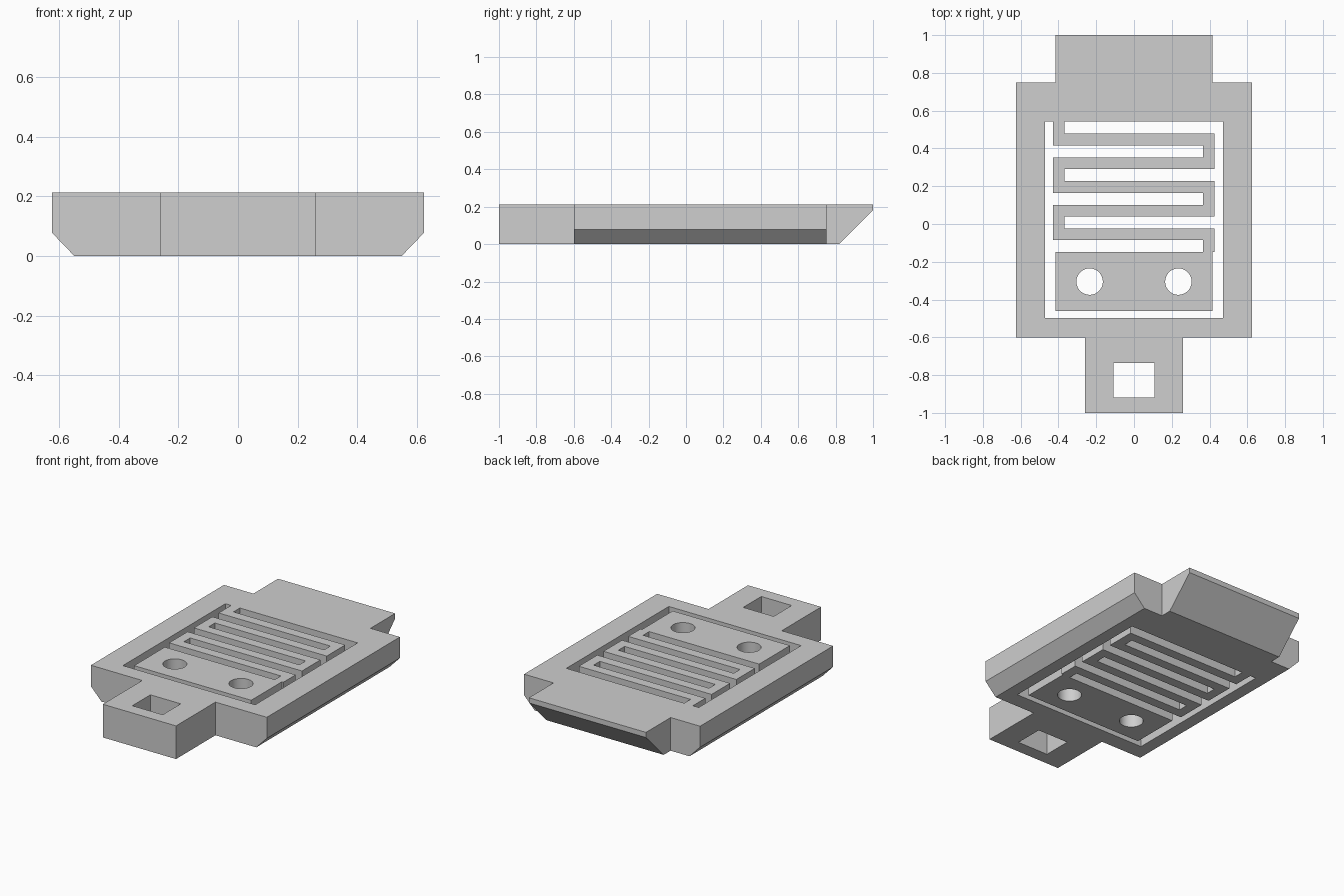
import bpy
import bmesh
from math import cos, sin, tau
from mathutils import Vector

cube = bpy.data.objects.get("Cube")
if cube:
    bpy.data.objects.remove(cube, do_unlink=True)

HEIGHT = 0.213
HALF_TONGUE = 0.416

grey = bpy.data.materials.new("light_grey")
grey.use_nodes = True
COLOUR = (0.62, 0.62, 0.62, 1)
grey.diffuse_color = COLOUR
for node in grey.node_tree.nodes:
    if node.type == 'BSDF_PRINCIPLED':
        node.inputs["Base Color"].default_value = COLOUR


def prism(name, points, sweep):
    """Closed solid made by sweeping a flat outline along a vector."""
    bm = bmesh.new()
    face = bm.faces.new([bm.verts.new(p) for p in points])
    swept = bmesh.ops.extrude_face_region(bm, geom=[face])["geom"]
    verts = [v for v in swept if isinstance(v, bmesh.types.BMVert)]
    bmesh.ops.translate(bm, verts=verts, vec=sweep)
    bmesh.ops.recalc_face_normals(bm, faces=bm.faces)
    mesh = bpy.data.meshes.new(name)
    bm.to_mesh(mesh)
    bm.free()
    mesh.materials.append(grey)
    obj = bpy.data.objects.new(name, mesh)
    bpy.context.collection.objects.link(obj)
    return obj


def block(name, half_x, y0, y1, z0=0, z1=HEIGHT):
    outline = [(-half_x, y0, z0), (half_x, y0, z0), (half_x, y1, z0), (-half_x, y1, z0)]
    return prism(name, outline, (0, 0, z1 - z0))


def combine(obj, other, operation):
    """Apply a boolean and discard the second solid."""
    mod = obj.modifiers.new(operation, 'BOOLEAN')
    mod.operation = operation
    mod.solver = 'EXACT'
    mod.object = other
    bpy.context.view_layer.objects.active = obj
    bpy.ops.object.modifier_apply(modifier=mod.name)
    bpy.data.objects.remove(other, do_unlink=True)


# Frame: bevelled lower sides, swept from front to back
section = [(-0.55, 0), (0.55, 0), (0.625, 0.078), (0.625, HEIGHT),
           (-0.625, HEIGHT), (-0.625, 0.078)]
frame = prism("frame", [(x, -0.6, z) for x, z in section], (0, 1.35, 0))

# Back tongue with sloped underside
side = [(0.65, 0), (0.82, 0), (1, 0.18), (1, HEIGHT), (0.65, HEIGHT)]
tongue = prism("tongue", [(-HALF_TONGUE, y, z) for y, z in side],
               (2 * HALF_TONGUE, 0, 0))
combine(frame, tongue, 'UNION')

# Front tab, its square hole and the central window
combine(frame, block("front_tab", 0.26, -1, -0.55), 'UNION')
combine(frame, block("tab_hole", 0.108, -0.918, -0.735, -0.1, 0.4), 'DIFFERENCE')
combine(frame, block("window", 0.47, -0.497, 0.543, -0.1, 0.4), 'DIFFERENCE')

# Mounting plate with two round holes
plate = block("mounting_plate", HALF_TONGUE, -0.46, -0.148)
for x in (-0.235, 0.235):
    ring = [(x + 0.07 * cos(tau * i / 48), -0.305 + 0.07 * sin(tau * i / 48), -0.1)
            for i in range(48)]
    combine(plate, prism("round_hole", ring, (0, 0, 0.5)), 'DIFFERENCE')

# Zigzag spring: centre line from the frame down to the plate
LEFT, RIGHT = -0.398, 0.396
path = [Vector((LEFT, 0.543, 0))]
for i in range(5):
    y = 0.447 - 0.1255 * i
    ends = (LEFT, RIGHT) if i % 2 == 0 else (RIGHT, LEFT)
    path += [Vector((x, y, 0)) for x in ends]
path.append(Vector((RIGHT, -0.148, 0)))

# Offset the centre line to both sides with square corners
normals = []
for a, b in zip(path, path[1:]):
    d = (b - a).normalized()
    normals.append(Vector((-d.y, d.x, 0)))
shifts = [normals[0]] + [a + b for a, b in zip(normals, normals[1:])] + [normals[-1]]
near = [p + s * 0.031 for p, s in zip(path, shifts)]
far = [p - s * 0.031 for p, s in zip(path, shifts)]
spring = prism("zigzag_spring", near + far[::-1], (0, 0, HEIGHT))

# Smooth the round holes, keep all other edges sharp
for obj in bpy.context.view_layer.objects:
    obj.select_set(obj == plate)
bpy.context.view_layer.objects.active = plate
bpy.ops.object.shade_smooth_by_angle()
